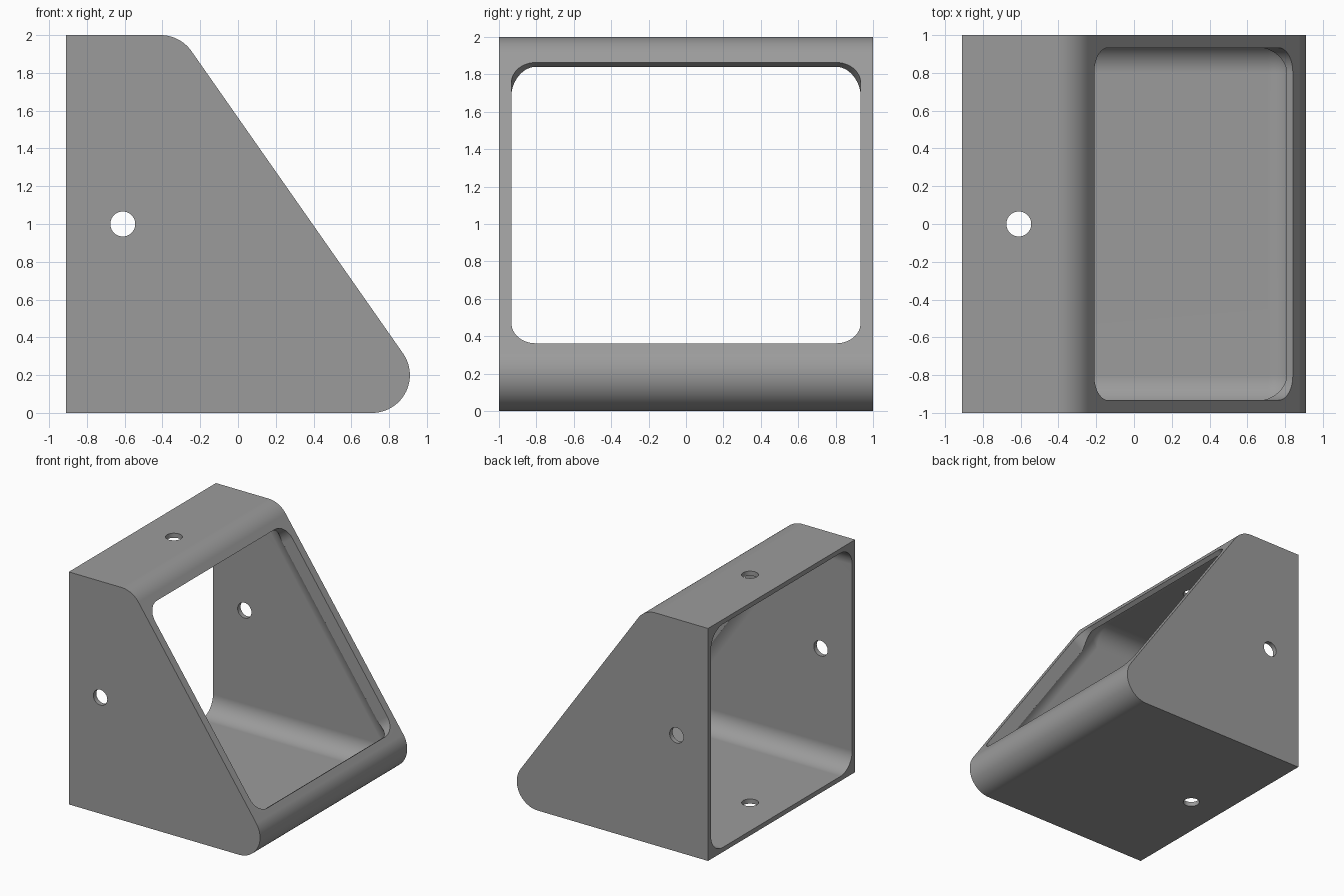
import bpy, bmesh, math
from mathutils import Matrix, Vector

if "Cube" in bpy.data.objects:
    bpy.data.objects.remove(bpy.data.objects["Cube"])

SLOPE = math.radians(35)          # tilt of the sloped face normal above horizontal
BACK, TOP_X, LOW_X = -0.91, -0.41, 0.71   # back plane and centres of the rounded corners


def finish(name, bm):
    bmesh.ops.recalc_face_normals(bm, faces=bm.faces[:])
    mesh = bpy.data.meshes.new(name)
    bm.to_mesh(mesh)
    bm.free()
    ob = bpy.data.objects.new(name, mesh)
    bpy.context.collection.objects.link(ob)
    return ob


def arc(cx, cy, r, a0, a1, n):
    return [(cx + r * math.cos(math.radians(a0 + (a1 - a0) * i / n)),
             cy + r * math.sin(math.radians(a0 + (a1 - a0) * i / n))) for i in range(n + 1)]


def prism(name, outline, depth, matrix):
    """Extrude a 2D outline by +-depth along its local z, then place it."""
    bm = bmesh.new()
    face = bm.faces.new([bm.verts.new((u, v, -depth)) for u, v in outline])
    ext = bmesh.ops.extrude_face_region(bm, geom=[face])
    moved = [g for g in ext["geom"] if isinstance(g, bmesh.types.BMVert)]
    bmesh.ops.translate(bm, verts=moved, vec=(0, 0, 2 * depth))
    bm.transform(matrix)
    return finish(name, bm)


# Outer body: wedge side profile with two rounded corners
side = [(BACK, 0)] + arc(LOW_X, 0.2, 0.2, -90, 35, 25) \
    + arc(TOP_X, 1.8, 0.2, 35, 90, 11) + [(BACK, 2)]
upright = Matrix.Rotation(math.pi / 2, 4, 'X')
body = prism("wedge_housing", side, 1.0, upright)

# Cavity: hull of spheres gives a fully rounded hollow, open at the back
bm = bmesh.new()
for x, z in ((-2, 0.2), (-2, 1.8), (TOP_X, 1.8), (LOW_X, 0.2)):
    for y in (-0.8, 0.8):
        bmesh.ops.create_uvsphere(bm, u_segments=72, v_segments=18, radius=0.16,
                                  matrix=Matrix.Translation((x, y, z)) @ upright)
hull = bmesh.ops.convex_hull(bm, input=bm.verts[:])
junk = set(hull["geom_interior"]) | set(hull["geom_unused"])
bmesh.ops.delete(bm, geom=[v for v in junk if isinstance(v, bmesh.types.BMVert)],
                 context='VERTS')
hull_faces = [f for f in bm.faces]
bmesh.ops.dissolve_limit(bm, angle_limit=math.radians(0.05), verts=bm.verts[:],
                         edges=bm.edges[:])
cavity = finish("cavity_cutter", bm)

# Rounded window through the sloped face
hw, hl, r = 0.933, 0.9165, 0.13
window = []
for sx, sy, a in ((1, 1, 0), (-1, 1, 90), (-1, -1, 180), (1, -1, 270)):
    window += arc(sx * (hw - r), sy * (hl - r), r, a, a + 90, 12)
normal = Vector((math.cos(SLOPE), 0, math.sin(SLOPE)))
across = Vector((0, 1, 0))
along = normal.cross(across)
frame = Matrix((across, along, normal)).transposed().to_4x4()
frame.translation = (0.314, 0, 1.112)
opening = prism("window_cutter", window, 0.16, frame)

# Screw holes: one vertical pair, one sideways pair
circle = arc(0, 0, 0.066, 0, 360, 40)[:-1]
hole_v = prism("vertical_hole_cutter", circle, 1.5, Matrix.Translation((-0.61, 0, 1)))
hole_s = prism("side_hole_cutter", circle, 1.5, Matrix.Translation((-0.61, 0, 1)) @ upright)

# Cut everything out of the body
bpy.context.view_layer.objects.active = body
body.select_set(True)
for cutter in (cavity, opening, hole_v, hole_s):
    mod = body.modifiers.new("cut", 'BOOLEAN')
    mod.operation, mod.solver, mod.object = 'DIFFERENCE', 'EXACT', cutter
    bpy.ops.object.modifier_apply(modifier=mod.name)
    bpy.data.objects.remove(cutter)

# Smooth fillets with sharp edges kept
bpy.ops.object.shade_smooth_by_angle(angle=math.radians(30))
weighted = body.modifiers.new("weighted_normals", 'WEIGHTED_NORMAL')
weighted.keep_sharp = True

grey = bpy.data.materials.new("grey")
grey.diffuse_color = (0.33, 0.33, 0.33, 1)
grey.use_nodes = True
grey.node_tree.nodes["Principled BSDF"].inputs["Base Color"].default_value = grey.diffuse_color
body.data.materials.clear()
body.data.materials.append(grey)
